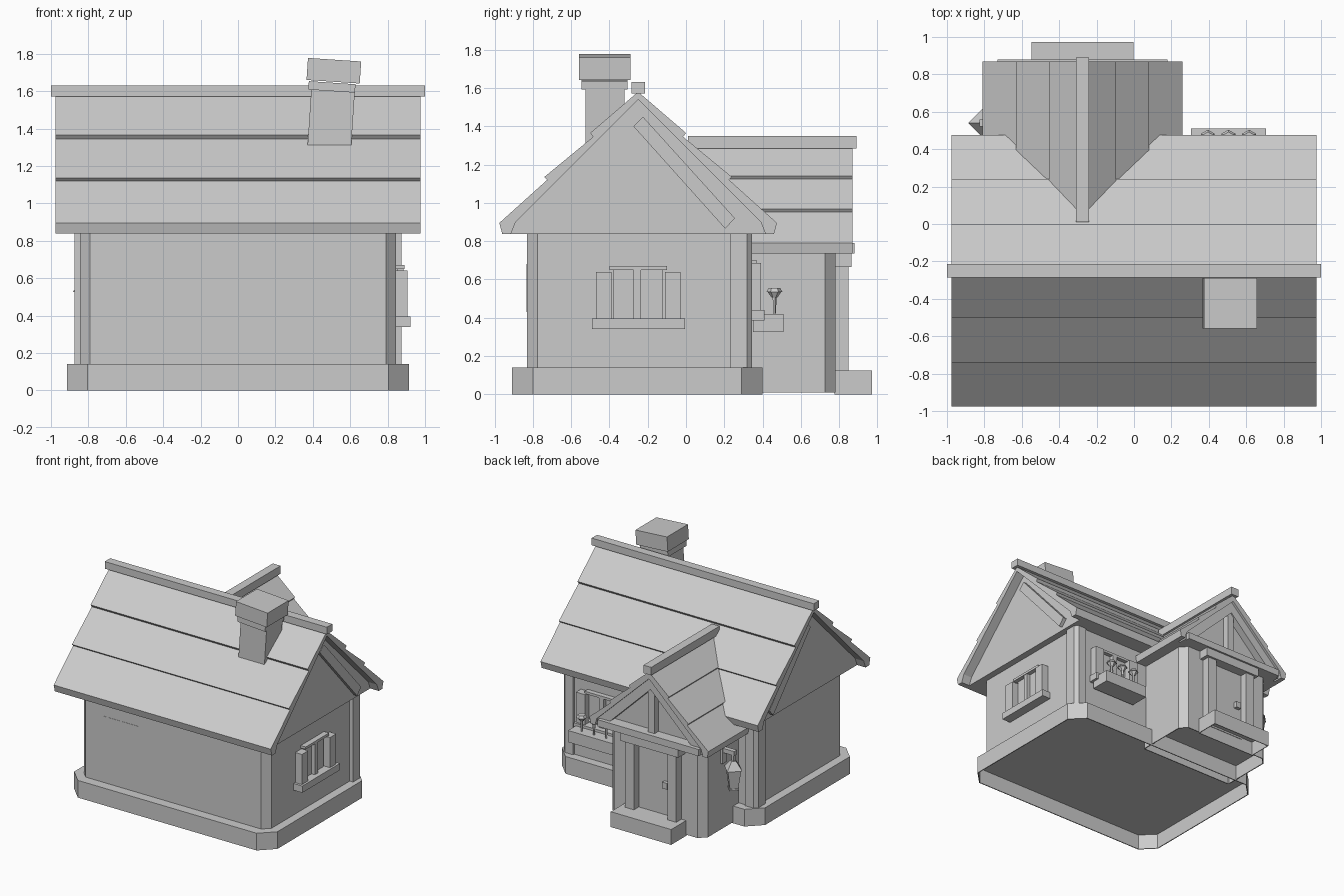
import bpy, bmesh, math
from mathutils import Vector, Matrix

old = bpy.data.objects.get("Cube")
if old:
    bpy.data.objects.remove(old)

grey = bpy.data.materials.new("plain grey")
grey.use_nodes = True
TONE = (0.6, 0.6, 0.6, 1)
grey.diffuse_color = TONE
grey.node_tree.nodes["Principled BSDF"].inputs["Base Color"].default_value = TONE


def finish(name, bm):
    mesh = bpy.data.meshes.new(name)
    bm.to_mesh(mesh)
    bm.free()
    mesh.materials.append(grey)
    obj = bpy.data.objects.new(name, mesh)
    bpy.context.scene.collection.objects.link(obj)
    return obj


def prism(name, pts, axis, a, b, hollow=0):
    """Extrude a 2D outline along an axis from a to b; hollow recesses the underside."""
    def place(p, t):
        return {"X": (t, *p), "Y": (p[0], t, p[1]), "Z": (*p, t)}[axis]
    bm = bmesh.new()
    face = bm.faces.new([bm.verts.new(place(p, a)) for p in pts])
    geo = bmesh.ops.extrude_face_region(bm, geom=[face])["geom"]
    shift = Vector(place((0, 0), b - a))
    bmesh.ops.translate(bm, vec=shift, verts=[v for v in geo if isinstance(v, bmesh.types.BMVert)])
    bmesh.ops.recalc_face_normals(bm, faces=bm.faces)
    if hollow:
        bm.normal_update()
        under = [f for f in bm.faces if f.normal.z < -0.9]
        bmesh.ops.inset_region(bm, faces=under, thickness=0.008)
        inner = bmesh.ops.extrude_face_region(bm, geom=under)["geom"]
        bmesh.ops.delete(bm, geom=under, context="FACES_ONLY")
        bmesh.ops.translate(bm, vec=(0, 0, hollow), verts=[v for v in inner if isinstance(v, bmesh.types.BMVert)])
        bmesh.ops.recalc_face_normals(bm, faces=bm.faces)
    return finish(name, bm)


def box(name, x, y, z, tilt=0, hollow=0):
    obj = prism(name, [(x[0], y[0]), (x[1], y[0]), (x[1], y[1]), (x[0], y[1])], "Z", *z, hollow)
    if tilt:
        c = Vector((sum(x) / 2, sum(y) / 2, sum(z) / 2))
        obj.data.transform(Matrix.Translation(c) @ Matrix.Rotation(tilt, 4, "Y") @ Matrix.Translation(-c))
    return obj


def cone(name, spot, r1, r2, height, sides):
    bm = bmesh.new()
    bmesh.ops.create_cone(bm, cap_ends=True, segments=sides, radius1=r1, radius2=r2, depth=height,
                          matrix=Matrix.Translation(Vector(spot) + Vector((0, 0, height / 2))))
    return finish(name, bm)


def octagon(x0, x1, y0, y1, front, back):
    return [(x0 + front, y0), (x1 - front, y0), (x1, y0 + front), (x1, y1 - back),
            (x1 - back, y1), (x0 + back, y1), (x0, y1 - back), (x0, y0 + front)]


def mirrored(half, centre):
    """Complete a half outline that starts and ends on the centre line."""
    full = half + [(-d, z) for d, z in reversed(half[1:-1])]
    return [(centre + d, z) for d, z in full]


RIDGE_Y, PORCH_X = -0.25, -0.275

# Main body
prism("stone_base", octagon(-0.915, 0.915, -0.91, 0.4, 0.11, 0.11), "Z", 0, 0.14, hollow=0.125)
prism("house_walls", octagon(-0.845, 0.845, -0.83, 0.33, 0.055, 0.01), "Z", 0.138, 0.86)
for s, side in ((1, "left"), (-1, "right")):
    post = [(0.775, 0.23), (0.875, 0.23), (0.875, 0.318), (0.848, 0.345), (0.775, 0.345)]
    prism(f"{side}_back_post", [(s * x, y) for x, y in post], "Z", 0.138, 0.86)
box("front_window_panel", (-0.63, -0.31), (-0.832, -0.825), (0.43, 0.68))

# Main roof with three overlapping courses
main_half = [(0, 1.58), (0.25, 1.365), (0.235, 1.345), (0.49, 1.135), (0.475, 1.12),
             (0.725, 0.895), (0.71, 0.838), (0.665, 0.838), (0.64, 0.9), (0, 1.54)]
prism("main_roof", mirrored(main_half, RIDGE_Y), "X", -0.977, 0.977)
gable_half = [(0, 0.838), (0.675, 0.838), (0.645, 0.905), (0, 1.55)]
prism("main_gable", mirrored(gable_half, RIDGE_Y), "X", -0.9, 0.9)
box("main_ridge_cap", (-1, 1), (RIDGE_Y - 0.035, RIDGE_Y + 0.035), (1.572, 1.63))
brace = [(-0.275, 1.4), (-0.225, 1.45), (0.255, 0.92), (0.205, 0.865)]
for s, side in ((1, "left"), (-1, "right")):
    prism(f"{side}_gable_brace", brace, "X", s * 0.88, s * 0.93)

# Leaning chimney
LEAN = math.radians(3.8)
box("chimney_shaft", (0.38, 0.613), (-0.525, -0.32), (1.25, 1.605), LEAN)
box("chimney_band", (0.377, 0.627), (-0.545, -0.305), (1.6, 1.645), LEAN)
box("chimney_cap", (0.37, 0.655), (-0.56, -0.29), (1.65, 1.768), LEAN)

# Side window
box("side_window_pane", (0.84, 0.855), (-0.38, -0.12), (0.39, 0.65))
box("side_window_lintel", (0.84, 0.89), (-0.4, -0.1), (0.65, 0.67))
box("side_window_sill", (0.84, 0.922), (-0.49, -0.005), (0.34, 0.395))
box("side_window_mullion", (0.84, 0.885), (-0.275, -0.235), (0.395, 0.65))
for y in (-0.43, -0.07):
    box("side_window_jamb", (0.84, 0.905), (y - 0.04, y + 0.04), (0.395, 0.64))

# Back window with flower box
BX = 0.505
box("back_window_pane", (BX - 0.13, BX + 0.13), (0.32, 0.338), (0.44, 0.68))
box("back_window_lintel", (BX - 0.15, BX + 0.15), (0.32, 0.37), (0.68, 0.7))
box("back_window_sill", (BX - 0.22, BX + 0.22), (0.32, 0.41), (0.385, 0.44))
box("back_window_mullion", (BX - 0.02, BX + 0.02), (0.32, 0.37), (0.44, 0.68))
for s in (-1, 1):
    box("back_window_jamb", (BX + s * 0.17 - 0.04, BX + s * 0.17 + 0.04), (0.32, 0.393), (0.44, 0.685))
box("flower_box", (BX - 0.2, BX + 0.2), (0.35, 0.51), (0.325, 0.42))
for i in (-1, 0, 1):
    spot = BX + i * 0.11
    cone("flower_stem", (spot, 0.462, 0.41), 0.006, 0.012, 0.1, 5)
    cone("flower_cup", (spot, 0.462, 0.505), 0.015, 0.036, 0.03, 6)
    cone("flower_top", (spot, 0.462, 0.535), 0.042, 0.03, 0.02, 6)

# Porch body and roof
porch_half = [(0, 1.295), (0.18, 1.14), (0.17, 1.125), (0.355, 0.967), (0.345, 0.952),
              (0.535, 0.79), (0.525, 0.735), (0.485, 0.735), (0.47, 0.79), (0, 1.24)]
prism("porch_roof", mirrored(porch_half, PORCH_X), "Y", 0.02, 0.87)
box("porch_ridge_cap", (PORCH_X - 0.035, PORCH_X + 0.035), (0.01, 0.89), (1.285, 1.35))
porch_gable = [(0, 0.735), (0.49, 0.735), (0.475, 0.795), (0, 1.25)]
prism("porch_gable", mirrored(porch_gable, PORCH_X), "Y", 0.2, 0.79)
prism("porch_walls", octagon(PORCH_X - 0.43, PORCH_X + 0.43, 0.3, 0.78, 0.01, 0.055), "Z", 0.01, 0.74, hollow=0.12)
for s in (-1, 1):
    rafter = [(0, 1.24), (0.47, 0.79), (0.47, 0.735), (0.42, 0.735), (0, 1.145)]
    prism("porch_rafter", [(PORCH_X + s * x, z) for x, z in rafter], "Y", 0.78, 0.85)
box("porch_tie_beam", (PORCH_X - 0.455, PORCH_X + 0.455), (0.74, 0.88), (0.735, 0.79))
box("porch_king_post", (PORCH_X - 0.03, PORCH_X + 0.03), (0.78, 0.84), (0.78, 1.18))

# Door and step
box("door", (PORCH_X - 0.16, PORCH_X + 0.16), (0.74, 0.785), (0.1, 0.68))
for s in (-1, 1):
    c = PORCH_X + s * 0.19
    box("door_jamb", (c - 0.04, c + 0.04), (0.74, 0.848), (0.12, 0.67))
box("door_lintel", (PORCH_X - 0.26, PORCH_X + 0.26), (0.74, 0.865), (0.665, 0.737))
box("door_handle", (PORCH_X - 0.125, PORCH_X - 0.08), (0.78, 0.815), (0.35, 0.4))
box("door_step", (PORCH_X - 0.272, PORCH_X + 0.272), (0.775, 0.972), (0, 0.125), hollow=0.115)

# Hanging lantern on the porch side
LX, LY = -0.805, 0.54
box("lantern_plate", (-0.725, -0.7), (LY - 0.025, LY + 0.025), (0.55, 0.69))
box("lantern_arm", (LX - 0.02, -0.7), (LY - 0.018, LY + 0.018), (0.64, 0.675))
box("lantern_hook", (LX - 0.01, LX + 0.01), (LY - 0.01, LY + 0.01), (0.58, 0.65))
cone("lantern_roof", (LX, LY, 0.525), 0.08, 0.025, 0.065, 4)
cone("lantern_body", (LX, LY, 0.375), 0.045, 0.07, 0.15, 4)
cone("lantern_foot", (LX, LY, 0.36), 0.052, 0.052, 0.015, 4)
